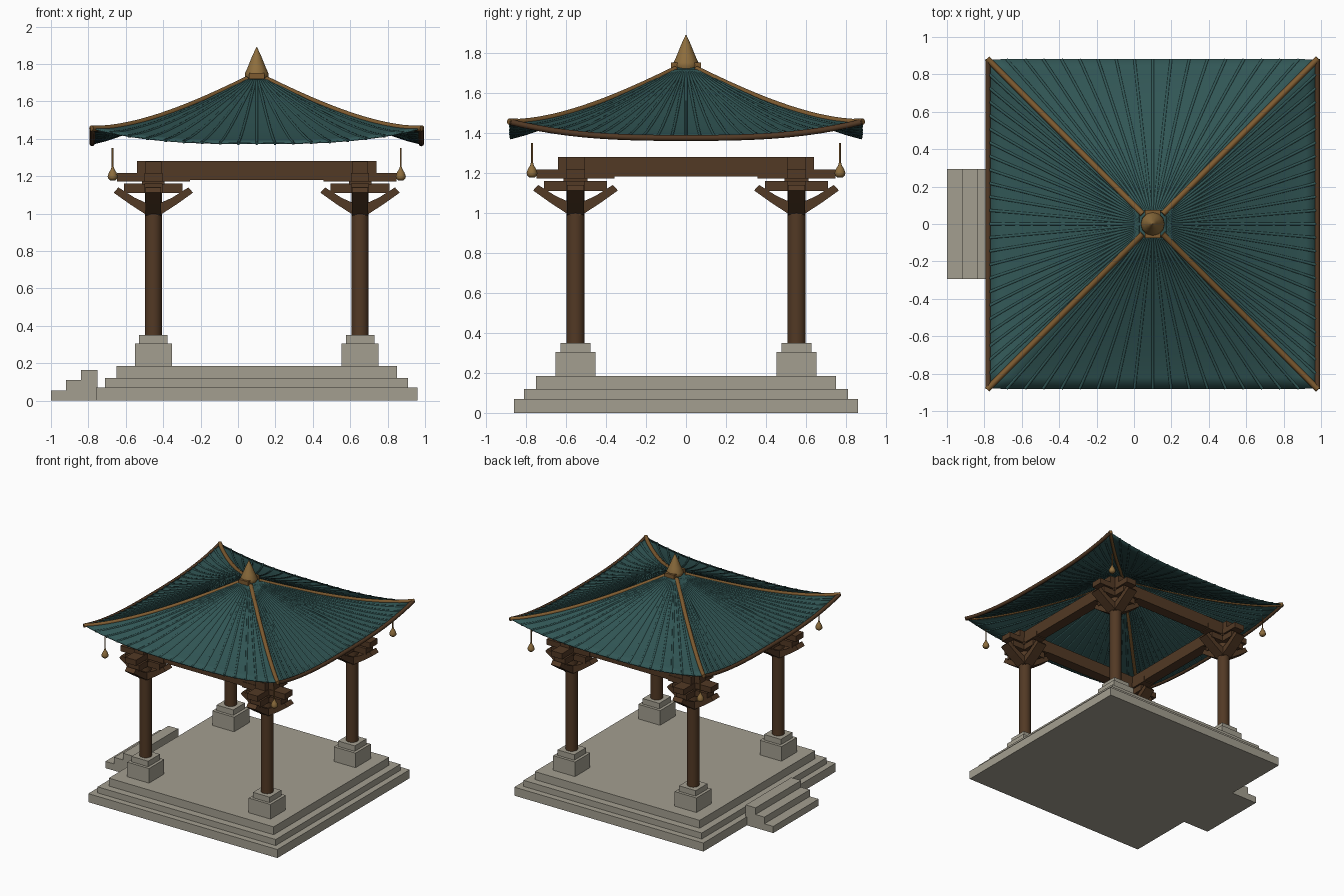
import bpy, bmesh, math
from mathutils import Vector

if "Cube" in bpy.data.objects:
    bpy.data.objects.remove(bpy.data.objects["Cube"])

CX = 0.1          # pavilion centre (the steps offset it from the origin)
HALF = 0.88       # roof half width
COL = 0.5525      # column offset from the centre


def mat(name, rgb):
    m = bpy.data.materials.new(name)
    m.diffuse_color = (*rgb, 1)
    m.use_nodes = True
    m.node_tree.nodes["Principled BSDF"].inputs["Base Color"].default_value = m.diffuse_color
    return m


STONE = mat("stone", (0.37, 0.345, 0.28))
WOOD = mat("dark_wood", (0.085, 0.041, 0.018))
TEAL = mat("teal_tile", (0.031, 0.094, 0.092))
RIDGE = mat("bronze_ridge", (0.21, 0.105, 0.03))
GOLD = mat("gold", (0.27, 0.155, 0.047))


def finish(name, bm, material, smooth=None):
    bmesh.ops.recalc_face_normals(bm, faces=bm.faces[:])
    me = bpy.data.meshes.new(name)
    bm.to_mesh(me)
    bm.free()
    me.materials.append(material)
    ob = bpy.data.objects.new(name, me)
    bpy.context.collection.objects.link(ob)
    if smooth:
        bpy.ops.object.select_all(action='DESELECT')
        ob.select_set(True)
        bpy.context.view_layer.objects.active = ob
        bpy.ops.object.shade_smooth_by_angle(angle=math.radians(smooth))
    return ob


def add_box(bm, x0, x1, y0, y1, z0, z1):
    vs = bmesh.ops.create_cube(bm, size=1)['verts']
    for v in vs:
        v.co = Vector(((x0 + x1) / 2 + v.co.x * (x1 - x0),
                       (y0 + y1) / 2 + v.co.y * (y1 - y0),
                       (z0 + z1) / 2 + v.co.z * (z1 - z0)))


def add_square(bm, cx, cy, hx, hy, z0, z1):
    add_box(bm, cx - hx, cx + hx, cy - hy, cy + hy, z0, z1)


def add_lathe(bm, cx, cy, profile, sides):
    rings = []
    for r, z in profile:
        rings.append([bm.verts.new((cx + r * math.cos(2 * math.pi * i / sides),
                                    cy + r * math.sin(2 * math.pi * i / sides), z))
                      for i in range(sides)])
    for a, b in zip(rings, rings[1:]):
        for i in range(sides):
            j = (i + 1) % sides
            bm.faces.new((a[i], a[j], b[j], b[i]))
    bm.faces.new(rings[0][::-1])
    bm.faces.new(rings[-1])


def add_tube(bm, pts, r, sides=6):
    rings = []
    for i, p in enumerate(pts):
        d = (pts[min(i + 1, len(pts) - 1)] - pts[max(i - 1, 0)]).normalized()
        side = d.cross(Vector((0, 0, 1))).normalized()
        up = side.cross(d)
        rings.append([bm.verts.new(p + r * (math.cos(a) * side + math.sin(a) * up))
                      for a in (2 * math.pi * k / sides for k in range(sides))])
    for a, b in zip(rings, rings[1:]):
        for i in range(sides):
            j = (i + 1) % sides
            bm.faces.new((a[i], a[j], b[j], b[i]))
    bm.faces.new(rings[0][::-1])
    bm.faces.new(rings[-1])


def roof_point(face, t, d):
    """Point on roof face 0..3, t = -1..1 across, d = 0..1 from apex to eave."""
    z = 1.745 - 0.37 * (1 - max(1 - d, 0) ** 1.18) + 0.08 * abs(t) ** 2.8 * d ** 3
    x, y = t * d * HALF, -d * HALF
    for _ in range(face):
        x, y = -y, x
    return Vector((CX + x, y, z))


corners = [(sx, sy) for sx in (-1, 1) for sy in (-1, 1)]

# stone platform
bm = bmesh.new()
for h, z0, z1 in ((0.86, 0, 0.07), (0.81, 0.07, 0.12), (0.75, 0.12, 0.185)):
    add_square(bm, CX, 0, h, h, z0, z1)
finish("platform", bm, STONE)

# entrance steps on the left side
bm = bmesh.new()
for x0, x1, z in ((-1.0, -0.92, 0.055), (-0.92, -0.84, 0.11), (-0.84, -0.75, 0.165)):
    add_box(bm, x0, x1, -0.295, 0.295, 0, z)
finish("entrance_steps", bm, STONE)

# columns with stone footings and wooden brackets
for n, (sx, sy) in enumerate(corners, 1):
    px, py = CX + sx * COL, sy * COL
    bm = bmesh.new()
    add_square(bm, px, py, 0.099, 0.099, 0.185, 0.305)
    add_square(bm, px, py, 0.076, 0.076, 0.305, 0.35)
    finish(f"column_footing_{n}", bm, STONE)

    bm = bmesh.new()
    add_lathe(bm, px, py, [(0.046, 0.35), (0.046, 1.18)], 20)
    finish(f"column_{n}", bm, WOOD, 40)

    bm = bmesh.new()
    for half, z0, z1 in ((0.157, 1.11, 1.16), (0.195, 1.172, 1.218)):
        add_square(bm, px, py, half, 0.048, z0, z1)
        add_square(bm, px, py, 0.048, half, z0, z1)
    add_square(bm, px, py, 0.06, 0.06, 1.155, 1.175)
    # four sloping struts: side profile extruded across
    prof = [(0.0, 0.98), (0.04, 0.995), (0.125, 1.05), (0.212, 1.112),
            (0.187, 1.14), (0.10, 1.085), (0.0, 1.04)]
    for k in range(4):
        c, s = (1, 0, -1, 0)[k], (0, 1, 0, -1)[k]
        a, b = ([bm.verts.new((px + r * c - w * s, py + r * s + w * c, z))
                 for r, z in prof] for w in (-0.042, 0.042))
        bm.faces.new(a)
        bm.faces.new(b[::-1])
        for i in range(len(prof)):
            j = (i + 1) % len(prof)
            bm.faces.new((a[i], b[i], b[j], a[j]))
    finish(f"bracket_{n}", bm, WOOD)

# ring of beams
for s, fb, lr in ((-1, "front", "left"), (1, "back", "right")):
    bm = bmesh.new()
    add_square(bm, CX, s * COL, 0.64, 0.044, 1.18, 1.28)
    finish(f"{fb}_beam", bm, WOOD)
    bm = bmesh.new()
    add_square(bm, CX + s * COL, 0, 0.043, 0.64, 1.181, 1.279)
    finish(f"{lr}_beam", bm, WOOD)

# curved roof sheet
bm = bmesh.new()
NT, ND = 24, 14
for f in range(4):
    grid = [[bm.verts.new(roof_point(f, -1 + 2 * i / NT, 0.02 + 0.98 * j / ND))
             for i in range(NT + 1)] for j in range(ND + 1)]
    for j in range(ND):
        for i in range(NT):
            bm.faces.new((grid[j][i], grid[j + 1][i], grid[j + 1][i + 1], grid[j][i + 1]))
bmesh.ops.remove_doubles(bm, verts=bm.verts[:], dist=0.0005)
roof = finish("roof", bm, TEAL, 40)
sol = roof.modifiers.new("thickness", 'SOLIDIFY')
sol.thickness = 0.008
sol.offset = 0

# tile ribs fanning out from the apex
for f, name in enumerate(("front", "right", "back", "left")):
    count = 23 if f % 2 else 17
    bm = bmesh.new()
    for i in range(count):
        t = -1 + 2 * (i + 1) / (count + 1)
        end = 1.008 if f % 2 else 1.0
        add_tube(bm, [roof_point(f, t, 0.08 + (end - 0.08) * j / 10) for j in range(11)], 0.009)
    finish(f"{name}_tile_ribs", bm, TEAL, 65)

# hip ridges
for f in range(4):
    bm = bmesh.new()
    add_tube(bm, [roof_point(f, 1, 0.06 + 0.945 * j / 16) for j in range(17)], 0.016, 8)
    finish(f"hip_ridge_{f + 1}", bm, RIDGE, 50)

# eave trim on the left and right sides
for f, name in ((1, "right"), (3, "left")):
    bm = bmesh.new()
    add_tube(bm, [roof_point(f, -1 + i / 12, 1) for i in range(25)], 0.015, 8)
    finish(f"{name}_eave_trim", bm, WOOD, 50)

# apex collar and finial
bm = bmesh.new()
add_square(bm, CX, 0, 0.042, 0.075, 1.72, 1.752)
finish("apex_collar", bm, RIDGE)
bm = bmesh.new()
add_lathe(bm, CX, 0, [(0.055, 1.715), (0.064, 1.735), (0.062, 1.752), (0.047, 1.785),
                      (0.025, 1.84), (0.002, 1.89)], 12)
finish("finial", bm, GOLD, 30)

# corner bells on rods
for n, (sx, sy) in enumerate(corners, 1):
    px, py = CX + sx * 0.77, sy * 0.77
    bm = bmesh.new()
    add_lathe(bm, px, py, [(0.005, 1.23), (0.005, 1.35)], 8)
    finish(f"bell_rod_{n}", bm, RIDGE, 50)
    bm = bmesh.new()
    add_lathe(bm, px, py, [(0.014, 1.178), (0.025, 1.188), (0.027, 1.2), (0.02, 1.22),
                           (0.009, 1.238), (0.006, 1.25)], 12)
    finish(f"bell_{n}", bm, GOLD, 50)
